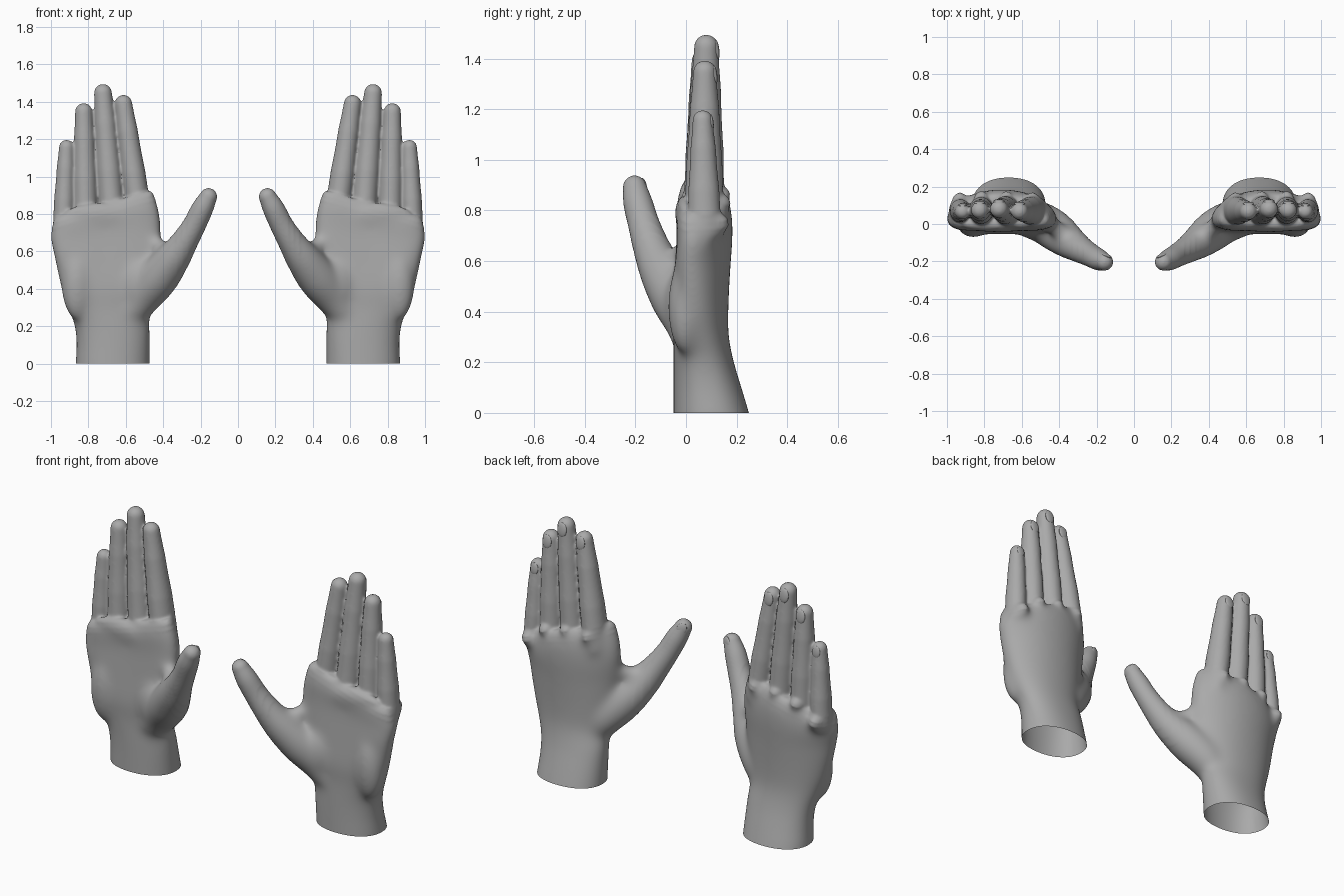
import bpy, bmesh, math
from mathutils import Vector, Matrix

SIDES = 32
cube = bpy.data.objects.get("Cube")
if cube:
    bpy.data.objects.remove(cube, do_unlink=True)

skin = bpy.data.materials.new("plain grey")
skin.use_nodes = True
grey = (0.4, 0.4, 0.4, 1)
skin.diffuse_color = grey
skin.node_tree.nodes["Principled BSDF"].inputs["Base Color"].default_value = grey


def smooth_path(points, steps=6):
    """Catmull-Rom samples through control points of any dimension."""
    pts = [Vector(p) for p in points]
    out = []
    for i in range(len(pts) - 1):
        b, c = pts[i], pts[i + 1]
        a = pts[i - 1] if i else b * 2 - c
        d = pts[i + 2] if i + 2 < len(pts) else c * 2 - b
        for s in range(steps):
            t = s / steps
            out.append(b + (c - a) * (t / 2)
                       + (a * 2 - b * 5 + c * 4 - d) * (t * t / 2)
                       + (b * 3 - a - c * 3 + d) * (t ** 3 / 2))
    return out + [pts[-1]]


def loft(bm, rings):
    loops = [[bm.verts.new(co) for co in ring] for ring in rings]
    for low, high in zip(loops, loops[1:]):
        for i in range(SIDES):
            j = (i + 1) % SIDES
            bm.faces.new((low[i], low[j], high[j], high[i]))
    bm.faces.new(loops[0][::-1])
    bm.faces.new(loops[-1])


def angles():
    return [math.tau * i / SIDES for i in range(SIDES)]


def tube(bm, points, deep=1.0, bulge=0.0):
    """Round-ended tube through (x, y, z, radius) points."""
    samples = smooth_path(points)
    rings, last = [], len(samples) - 1
    for i, p in enumerate(samples):
        way = (samples[min(i + 1, last)] - samples[max(i - 1, 0)]).to_3d().normalized()
        side = Vector((0, 1, 0)).cross(way).normalized()
        front = way.cross(side)
        t = i / last
        joints = sum(math.exp(-((t - k) / 0.06) ** 2) for k in (0.5, 0.78))
        r = p[3] * (1 + bulge * joints)
        thick = 1 + (deep - 1) * (1 - t)

        def ring(size, shift=0.0):
            return [p.to_3d() + way * shift + (side * math.cos(a) + front * math.sin(a) * thick) * size
                    for a in angles()]
        rings.append(ring(r))
    for k in range(1, 8):
        a = k / 8 * math.pi / 2
        rings.append(ring(r * math.cos(a), r * math.sin(a)))
    loft(bm, rings)


def ball(bm, centre, size):
    matrix = Matrix.Translation(centre) @ Matrix.Diagonal((*size, 1))
    bmesh.ops.create_uvsphere(bm, u_segments=24, v_segments=16, radius=1, matrix=matrix)


def power(v, e):
    return math.copysign(abs(v) ** e, v)


hand = bmesh.new()

# wrist and palm: height, inner x, outer x, palm side y, back y
palm = [(-0.15, 0.47, 0.87, -0.05, 0.29), (0, 0.47, 0.87, -0.05, 0.25),
        (0.1, 0.47, 0.865, -0.05, 0.22), (0.2, 0.47, 0.875, -0.05, 0.19),
        (0.3, 0.475, 0.91, -0.05, 0.17), (0.4, 0.45, 0.945, -0.055, 0.168),
        (0.55, 0.425, 0.98, -0.045, 0.175), (0.7, 0.41, 1.005, -0.035, 0.185),
        (0.8, 0.43, 0.995, -0.035, 0.18), (0.86, 0.46, 0.98, -0.01, 0.155)]
rings = []
for z, x0, x1, y0, y1 in smooth_path(palm):
    cx, cy, w, d = (x0 + x1) / 2, (y0 + y1) / 2, (x1 - x0) / 2, (y1 - y0) / 2
    grow = min(max((z - 0.2) / 0.4, 0), 1)
    slant = 0.28 * max(z - 0.6, 0) / 0.26
    ring = []
    for a in angles():
        c, s = power(math.cos(a), 0.9), power(math.sin(a), 0.9)
        x = cx + w * c
        ring.append(Vector((x, cy + d * s - 0.05 * grow * c * c, z - slant * (x - 0.7))))
    rings.append(ring)
loft(hand, rings)

# fingers: base x, base z, tip x, tip z, base radius, tip radius, tip y
fingers = [(0.542, 0.89, 0.612, 1.437, 0.067, 0.046, 0.068),
           (0.68, 0.89, 0.722, 1.495, 0.068, 0.048, 0.08),
           (0.815, 0.86, 0.825, 1.393, 0.065, 0.046, 0.074),
           (0.932, 0.78, 0.917, 1.197, 0.056, 0.04, 0.066)]
nails = bmesh.new()


def nail(centre, normal, along, size):
    n = Vector(normal).normalized()
    u = (Vector(along) - n * n.dot(Vector(along))).normalized()
    frame = Matrix((u.cross(n), n, u)).transposed().to_4x4()
    matrix = Matrix.Translation(centre) @ frame @ Matrix.Diagonal((size * 0.62, size * 0.22, size * 0.85, 1))
    bmesh.ops.create_uvsphere(nails, u_segments=20, v_segments=12, radius=1, matrix=matrix)


for bx, bz, tx, tz, br, tr, ty in fingers:
    base, tip = Vector((bx, 0.072, bz, br)), Vector((tx, ty, tz - tr, tr))
    start = base - (tip - base) * 0.25
    start[3] = br
    middle = base.lerp(tip, 0.55)
    middle[3] += 0.002
    tube(hand, [start, base, middle, tip], deep=1.25, bulge=0.035)
    ball(hand, (bx, 0.115, bz - 0.035), (0.045, 0.062, 0.05))
    nail((tx, ty + tr * 0.86, tz - tr * 1.25), (0, 1, 0.12), (0, 0, 1), tr)

# thumb with its fleshy root
tube(hand, [(0.58, 0.04, 0.27, 0.09), (0.51, 0.02, 0.36, 0.105), (0.425, -0.035, 0.46, 0.11),
            (0.35, -0.095, 0.56, 0.093), (0.29, -0.135, 0.65, 0.075), (0.235, -0.165, 0.74, 0.063),
            (0.19, -0.19, 0.83, 0.058), (0.158, -0.203, 0.892, 0.047)])
nail((0.148, -0.168, 0.893), (-0.35, 0.9, 0.1), (-0.4, -0.2, 0.9), 0.045)
tube(hand, [(0.34, -0.09, 0.59, 0.045), (0.41, -0.03, 0.62, 0.045), (0.48, 0.03, 0.66, 0.045)])

# palm pads
ball(hand, (0.86, -0.005, 0.42), (0.085, 0.068, 0.19))
ball(hand, (0.53, -0.01, 0.42), (0.1, 0.075, 0.15))
ball(hand, (0.72, 0.0, 0.79), (0.21, 0.045, 0.07))

# fuse the pieces into one skin
rough = bpy.data.meshes.new("rough_hand")
bmesh.ops.recalc_face_normals(hand, faces=hand.faces)
hand.to_mesh(rough)
helper = bpy.data.objects.new("rough_hand", rough)
bpy.context.scene.collection.objects.link(helper)
remesh = helper.modifiers.new("fuse", 'REMESH')
remesh.mode = 'VOXEL'
remesh.voxel_size = 0.007
graph = bpy.context.evaluated_depsgraph_get()
fused = bpy.data.meshes.new_from_object(helper.evaluated_get(graph))
bpy.data.objects.remove(helper, do_unlink=True)

# soften the palm strongly and the fingers lightly, then open the wrist
body = bmesh.new()
body.from_mesh(fused)


def soften(verts, times):
    for _ in range(times):
        bmesh.ops.smooth_vert(body, verts=verts, factor=0.5, use_axis_x=True, use_axis_y=True, use_axis_z=True)


soften(body.verts[:], 5)
for drop in (0, 0.03, 0.06):
    soften([v for v in body.verts if v.co.z < 0.86 - drop - 0.28 * (v.co.x - 0.7)
            and v.co.x > 0.27 + drop], 25)
bmesh.ops.bisect_plane(body, geom=body.verts[:] + body.edges[:] + body.faces[:],
                       plane_co=(0, 0, 0), plane_no=(0, 0, 1), clear_inner=True)


def finish(bm, name):
    mesh = bpy.data.meshes.new(name)
    for f in bm.faces:
        f.smooth = True
    bm.to_mesh(mesh)
    mesh.materials.append(skin)
    obj = bpy.data.objects.new(name, mesh)
    bpy.context.scene.collection.objects.link(obj)


bmesh.ops.recalc_face_normals(nails, faces=nails.faces)
for side in ("left", "right"):
    for bm, part in ((body, "hand"), (nails, "fingernails")):
        finish(bm, side + "_" + part)
        bmesh.ops.scale(bm, vec=(-1, 1, 1), verts=bm.verts)
        bmesh.ops.reverse_faces(bm, faces=bm.faces)
